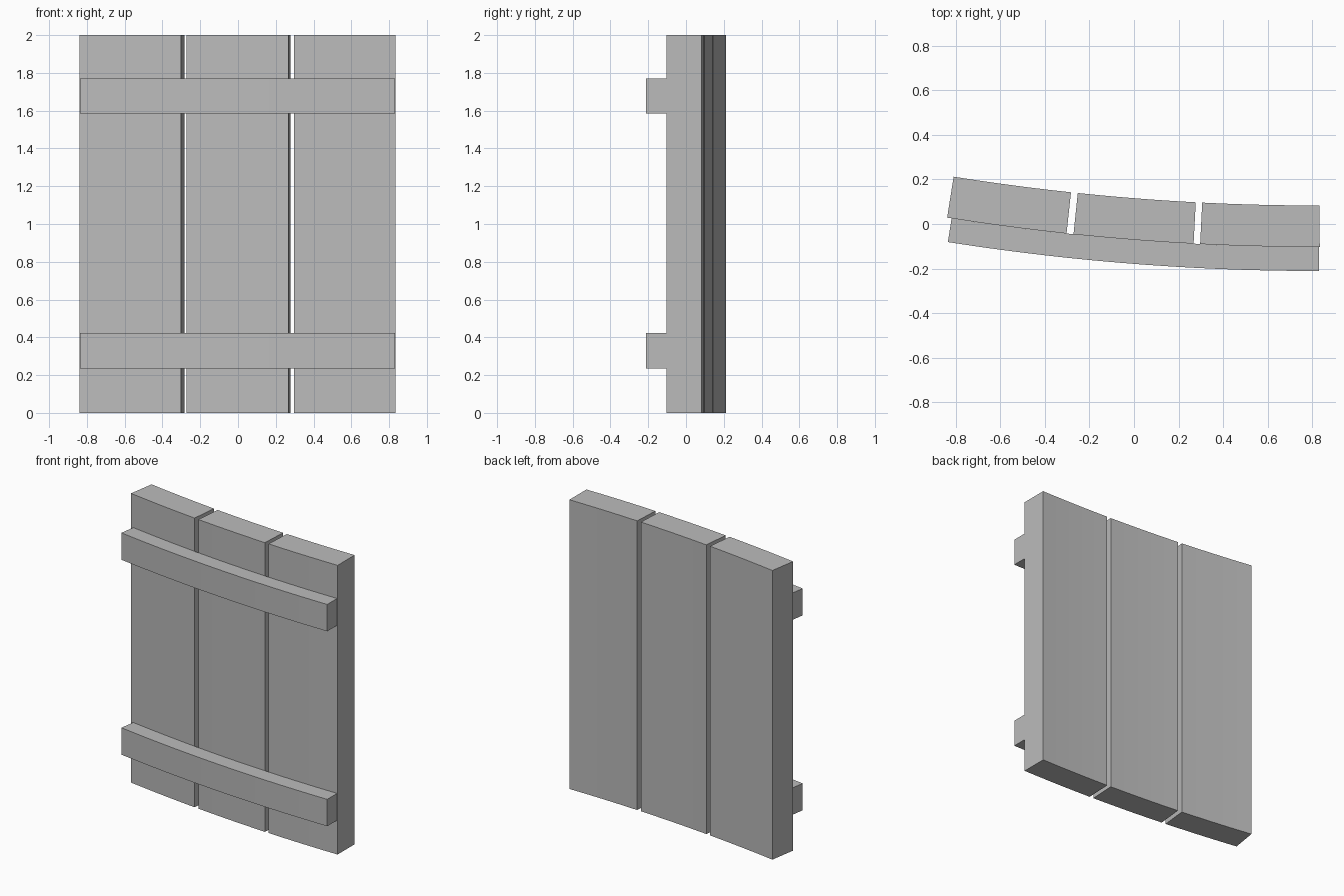
import bpy, bmesh, math

if "Cube" in bpy.data.objects:
    bpy.data.objects.remove(bpy.data.objects["Cube"])

# Centre and front radius of the gentle curve that all parts follow
CX, CY, R = 0.825, 10.477, 10.58

grey = bpy.data.materials.new("plain grey")
grey.diffuse_color = (0.5, 0.5, 0.5, 1)
grey.use_nodes = True
grey.node_tree.nodes["Principled BSDF"].inputs["Base Color"].default_value = grey.diffuse_color


def curved_board(name, a0, a1, r_back, r_front, z0, z1, steps):
    """Sweep a rectangular section along the arc from a0 to a1 degrees."""
    bm = bmesh.new()
    rings = []
    for i in range(steps + 1):
        a = math.radians(a0 + (a1 - a0) * i / steps)
        s, c = math.sin(a), math.cos(a)
        rings.append([bm.verts.new((CX + r * s, CY - r * c, z))
                      for r, z in ((r_front, z0), (r_front, z1), (r_back, z1), (r_back, z0))])
    for p, q in zip(rings, rings[1:]):
        for k in range(4):
            m = (k + 1) % 4
            bm.faces.new((p[k], q[k], q[m], p[m]))
    bm.faces.new(rings[0])
    bm.faces.new(rings[-1][::-1])
    bmesh.ops.recalc_face_normals(bm, faces=bm.faces)
    mesh = bpy.data.meshes.new(name)
    bm.to_mesh(mesh)
    bm.free()
    mesh.materials.append(grey)
    obj = bpy.data.objects.new(name, mesh)
    bpy.context.collection.objects.link(obj)


# Three upright planks with narrow gaps
for n, (a0, a1) in enumerate(((-9.05, -6.12), (-5.95, -3.02), (-2.86, 0.05))):
    curved_board(f"plank_{n + 1}", a0, a1, R - 0.186, R, 0, 2, 5)

# Two cross battens on the front
for name, z0 in (("lower_batten", 0.236), ("upper_batten", 1.584)):
    curved_board(name, -8.94, 0.03, R, R + 0.108, z0, z0 + 0.186, 15)
